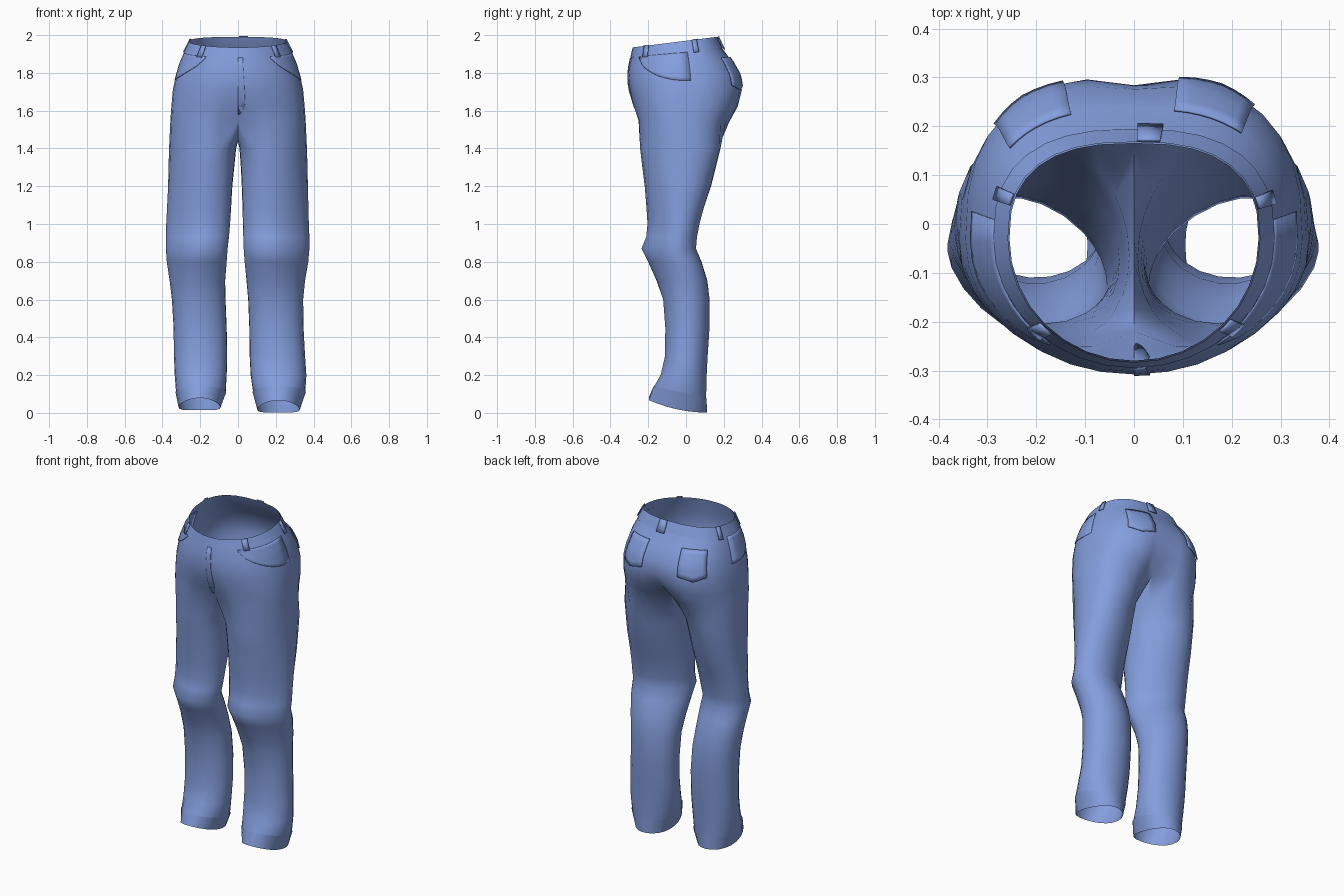
import bpy, bmesh, math
from mathutils import Vector

if "Cube" in bpy.data.objects:
    bpy.data.objects.remove(bpy.data.objects["Cube"])

denim = bpy.data.materials.new("denim blue")
denim.diffuse_color = (0.23, 0.34, 0.72, 1)
denim.use_nodes = True
denim.node_tree.nodes["Principled BSDF"].inputs["Base Color"].default_value = denim.diffuse_color

YC = -0.03   # depth of the side seams
H = 16       # segments in half a hip ring
C = 8        # segments along the crotch

# z, half width, front y, back y, front roundness, front pinch, back pinch
HIPS = [
    (1.97, .255, -.280, .165, 1.0, 0, 0),
    (1.91, .285, -.292, .192, 1.0, 0, 0),
    (1.85, .310, -.303, .243, 1.0, 0, .004),
    (1.78, .330, -.308, .288, .97, 0, .012),
    (1.71, .345, -.300, .304, .95, 0, .02),
    (1.62, .353, -.283, .285, .90, .012, .05),
    (1.55, .358, -.265, .250, .87, .045, .09),
]
# z, right inner x, right outer x, left inner x, left outer x, front y, back y
LEGS = [
    (1.40, .008, .365, .010, .365, -.240, .180),
    (1.30, .015, .368, .020, .368, -.228, .155),
    (1.20, .020, .370, .030, .370, -.215, .130),
    (1.08, .024, .373, .037, .376, -.205, .090),
    (1.00, .026, .375, .042, .380, -.200, .068),
    (.93, .028, .378, .048, .382, -.207, .055),
    (.87, .030, .378, .055, .382, -.232, .050),
    (.80, .035, .372, .060, .377, -.198, .080),
    (.70, .045, .355, .068, .362, -.155, .112),
    (.60, .054, .345, .066, .350, -.122, .125),
    (.45, .060, .347, .060, .341, -.110, .125),
    (.30, .062, .355, .057, .339, -.112, .115),
    (.20, .067, .362, .060, .335, -.135, .110),
    (.12, .080, .356, .065, .328, -.170, .107),
    (.00, .105, .325, .095, .312, -.195, .108),
]


def power(v, p):
    return math.copysign(abs(v) ** p, v)


def hip_point(deg, z, off=0.0):
    """Point on the hips: -90 is the front centre, 0 the right side, 90 the back."""
    i = 0
    while i < len(HIPS) - 2 and z < HIPS[i + 1][0]:
        i += 1
    a, b = HIPS[i], HIPS[i + 1]
    t = (a[0] - z) / (a[0] - b[0])
    _, rx, yf, yb, pf, df, db = [u + (v - u) * t for u, v in zip(a, b)]
    c, s = math.cos(math.radians(deg)), math.sin(math.radians(deg))
    p = pf if s < 0 else .78
    x = (rx + off) * power(c, p)
    dip = math.exp(-(x / .07) ** 2)
    if s < 0:
        y = YC + (YC - yf + off) * power(s, p) + df * dip
    else:
        y = YC + (yb - YC + off) * power(s, p) - db * dip
    tilt = min(max((z - 1.70) / .27, 0), 1)
    return Vector((x, y, z + .125 * y * tilt))


def leg_point(row, k, side, off=0.0):
    """Point k on a leg ring, counted from the inner front round the outside."""
    z, ri, ro, li, lo, yf, yb = row
    xi, xo = (ri, ro) if side > 0 else (li, lo)
    deg = -135 + 270 * k / H if k <= H else 135 + 90 * (k - H) / C
    c, s = math.cos(math.radians(deg)), math.sin(math.radians(deg))
    knee = math.exp(-((z - .88) / .2) ** 2)          # the knee is pointed at the front
    p = .98 + knee * (.22 if s < 0 else .06)
    x = (xi + xo) / 2 + ((xo - xi) / 2 + off) * power(c, p)
    y = (yf + yb) / 2 + ((yb - yf) / 2 + off) * power(s, p)
    t = (yb - y) / (yb - yf)
    y += .035 * c * min(max((z - .55) / .3, 0), 1)   # outer seam sits further back
    if z == 0:                       # hem rises over the foot
        z = .002 + .065 * max(t, 0) ** 2 + (.012 if side < 0 else 0)
    elif z < .19:
        z = .08 + .06 * t
    return Vector((side * x, y, z))


def finish(name, bm, thick=0.0):
    bmesh.ops.recalc_face_normals(bm, faces=bm.faces)
    me = bpy.data.meshes.new(name)
    bm.to_mesh(me)
    bm.free()
    ob = bpy.data.objects.new(name, me)
    bpy.context.collection.objects.link(ob)
    me.materials.append(denim)
    if thick:
        mod = ob.modifiers.new("thickness", 'SOLIDIFY')
        mod.thickness = thick
        mod.offset = 0
    bpy.ops.object.select_all(action='DESELECT')
    ob.select_set(True)
    bpy.context.view_layer.objects.active = ob
    bpy.ops.object.shade_smooth_by_angle(angle=math.radians(50))
    return ob


def bridge(bm, a, b, closed):
    n = len(a)
    for i in range(n if closed else n - 1):
        j = (i + 1) % n
        bm.faces.new((a[i], a[j], b[j], b[i]))


def hip_ring(bm, z, off=0.0):
    pts = [hip_point(-90 + 180 * i / H, z, off) for i in range(H + 1)]
    pts += [Vector((-p.x, p.y, p.z)) for p in pts[H - 1:0:-1]]
    return [bm.verts.new(p) for p in pts]


# Trousers: hip rings that split along the crotch into two legs
bm = bmesh.new()
rings = [hip_ring(bm, row[0]) for row in HIPS]
for a, b in zip(rings, rings[1:]):
    bridge(bm, a, b, True)
last = rings[-1]
front, back = last[0].co.copy(), last[H].co.copy()
crotch = []
for j in range(1, C):
    p = back.lerp(front, j / C)
    p.z -= .115 * math.sin(math.pi * (j / C) ** 1.3) ** .75
    crotch.append(bm.verts.new(p))
for side in (1, -1):
    half = last[:H + 1] if side > 0 else [last[0]] + last[:H - 1:-1]
    prev = half + crotch
    for row in LEGS:
        ring = [bm.verts.new(leg_point(row, k, side)) for k in range(H + C)]
        bridge(bm, prev, ring, True)
        prev = ring
finish("trousers", bm)

# Thin turned cuffs round the hems
for side, label in ((1, "right"), (-1, "left")):
    bm = bmesh.new()
    a, b = [[bm.verts.new(leg_point(r, k, side, .003)) for k in range(H + C)] for r in LEGS[-2:]]
    bridge(bm, a, b, True)
    finish(label + "_cuff", bm)

# Waistband
bm = bmesh.new()
bands = [hip_ring(bm, z, .003) for z in (1.97, 1.94, 1.91)]
for a, b in zip(bands, bands[1:]):
    bridge(bm, a, b, True)
finish("waistband", bm)


def patch(name, side, a0, a1, top, bottom, off, thick=0.0, n=6, fade=0.0):
    """Cloth panel lying on the hips between two angles; fade sinks its far edge."""
    bm = bmesh.new()
    cols = []
    for i in range(n + 1):
        u = i / n
        col = []
        for j in range(n + 1):
            z = top(u) + (bottom(u) - top(u)) * j / n
            p = hip_point(a0 + (a1 - a0) * u, z, off - fade * u * u)
            col.append(bm.verts.new((side * p.x, p.y, p.z)))
        cols.append(col)
    for a, b in zip(cols, cols[1:]):
        bridge(bm, a, b, False)
    return finish(name, bm, thick)


# Back pockets with pointed bottoms
for side, label, a0, a1 in ((1, "right", 50, 79.5), (-1, "left", 39, 71)):
    patch(label + "_back_pocket", side, a0, a1, lambda u: 1.865,
          lambda u: 1.73 - .02 * (1 - abs(2 * u - 1)), .007, .005)

# Curved front pockets that sink into the side seams
for side, label in ((1, "right"), (-1, "left")):
    patch(label + "_front_pocket", side, -54, 6, lambda u: 1.91,
          lambda u: 1.90 - .14 * math.sin(u * math.pi / 2) ** .7, .005, .003, 8, .006)

# Fly flap
patch("fly", 1, -90, -85, lambda u: 1.91, lambda u: 1.58 + .06 * u * u, .003, .003)

# Belt loops
for label, side, a in (("front_right", 1, -44), ("front_left", -1, -46), ("side_right", 1, 16),
                       ("side_left", -1, 18), ("back", 1, 86)):
    patch(label + "_belt_loop", side, a - 3.5, a + 3.5, lambda u: 1.972, lambda u: 1.905,
          .008, .006, 2)
